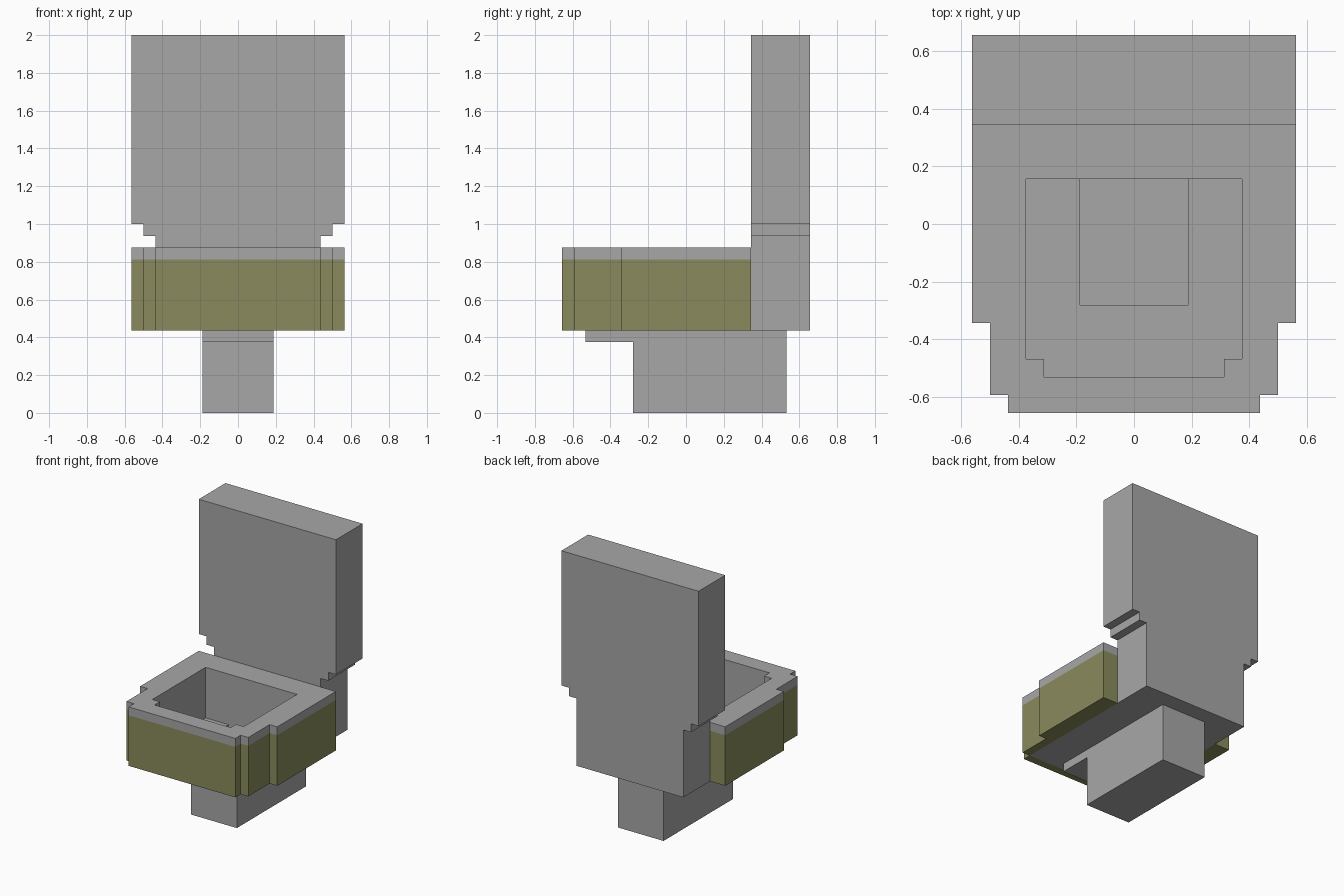
import bpy, bmesh
from mathutils import Vector

if "Cube" in bpy.data.objects:
    bpy.data.objects.remove(bpy.data.objects["Cube"])

U = 1 / 16  # the model sits on a sixteenth grid


def material(name, rgb):
    m = bpy.data.materials.new(name)
    m.diffuse_color = (*rgb, 1)
    m.use_nodes = True
    m.node_tree.nodes["Principled BSDF"].inputs["Base Color"].default_value = m.diffuse_color
    return m


GREY = material("grey ceramic", (0.39, 0.39, 0.39))
OLIVE = material("olive panel", (0.255, 0.258, 0.109))


def mirrored(half):
    """Close a right-hand half outline by mirroring it across the first axis."""
    return half + [(-a, b) for a, b in reversed(half)]


def extrude(name, outline, place, depth, mats=(GREY,)):
    """Extrude a flat outline (grid units) along depth; place maps (a, b) to 3D."""
    bm = bmesh.new()
    face = bm.faces.new([bm.verts.new(Vector(place(a, b)) * U) for a, b in outline])
    new = bmesh.ops.extrude_face_region(bm, geom=[face])["geom"]
    bmesh.ops.translate(bm, vec=Vector(depth) * U,
                        verts=[v for v in new if isinstance(v, bmesh.types.BMVert)])
    bmesh.ops.recalc_face_normals(bm, faces=bm.faces)
    me = bpy.data.meshes.new(name)
    bm.to_mesh(me)
    bm.free()
    for m in mats:
        me.materials.append(m)
    ob = bpy.data.objects.new(name, me)
    bpy.context.collection.objects.link(ob)
    return ob


def flat(z):
    return lambda a, b: (a, b, z)


# Backrest tank: front outline with stepped lower corners
extrude("tank", mirrored([(7, 7), (7, 15), (8, 15), (8, 16), (9, 16), (9, 32)]),
        lambda a, b: (a, 5.5, b), (0, 5, 0))

# Pedestal: side outline with a shallow front lip
extrude("pedestal", [(-4.5, 0), (8.5, 0), (8.5, 7), (-8.5, 7), (-8.5, 6), (-4.5, 6)],
        lambda a, b: (-3, a, b), (6, 0, 0))

# Bowl: stepped block
bowl = extrude("bowl",
               mirrored([(7, -10.5), (7, -9.5), (8, -9.5), (8, -5.5), (9, -5.5), (9, 5.5)]),
               flat(7), (0, 0, 7), (GREY, OLIVE))

# Hollow: wide basin, then the drain opening down to the pedestal
basin = extrude("basin_cutter",
                mirrored([(5, -8.5), (5, -7.5), (6, -7.5), (6, 2.5)]), flat(8), (0, 0, 8))
drain = extrude("drain_cutter", mirrored([(3, -4.5), (3, 2.5)]), flat(6), (0, 0, 4))
for cutter in (basin, drain):
    cutter.hide_render = True
    mod = bowl.modifiers.new("hollow", "BOOLEAN")
    mod.operation = "DIFFERENCE"
    mod.solver = "EXACT"
    mod.object = cutter
deps = bpy.context.evaluated_depsgraph_get()
bm = bmesh.new()
bm.from_mesh(bowl.evaluated_get(deps).to_mesh())
bowl.modifiers.clear()
for cutter in (basin, drain):
    bpy.data.objects.remove(cutter)

# Olive outer panels below the grey rim
for co, no in (((0, 0, 13), (0, 0, 1)), ((7, 0, 0), (1, 0, 0)),
               ((-7, 0, 0), (1, 0, 0)), ((0, -9.5, 0), (0, 1, 0))):
    bmesh.ops.bisect_plane(bm, geom=bm.verts[:] + bm.edges[:] + bm.faces[:],
                           plane_co=Vector(co) * U, plane_no=no, dist=1e-5)
for f in bm.faces:
    c = f.calc_center_median() / U
    f.material_index = int(c.z < 13 and (abs(c.x) > 7.01 or c.y < -9.51
                                         or (abs(c.x) > 6.99 and c.y < -9.5)))
bm.to_mesh(bowl.data)
bm.free()
